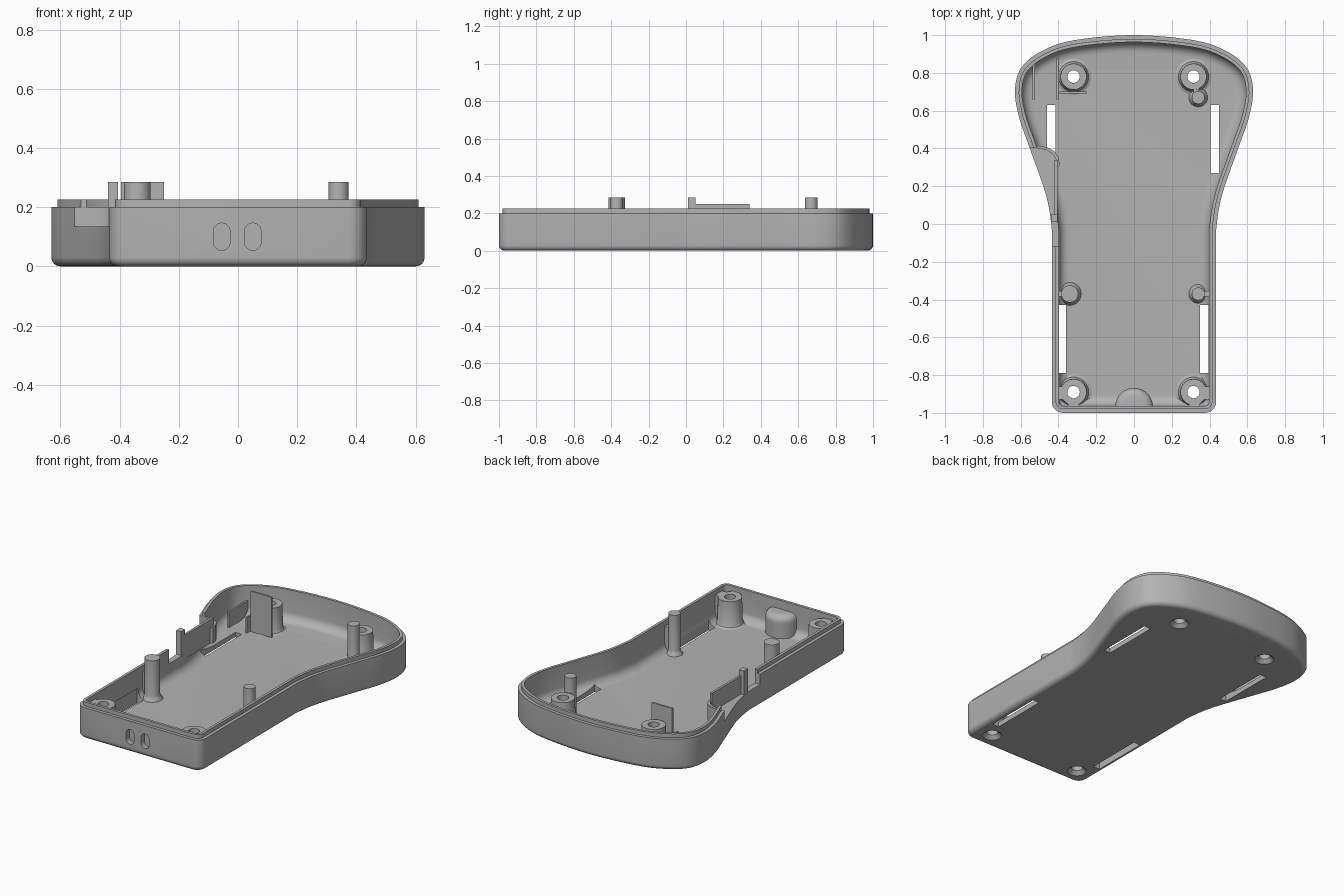
import bpy, bmesh, math
from mathutils import Vector

old = bpy.data.objects.get("Cube")
if old:
    bpy.data.objects.remove(old, do_unlink=True)

grey = bpy.data.materials.new("matte_grey")
grey.use_nodes = True
colour = (0.45, 0.45, 0.45, 1)
grey.diffuse_color = colour
grey.node_tree.nodes["Principled BSDF"].inputs["Base Color"].default_value = colour


def finish(name, bm):
    bmesh.ops.recalc_face_normals(bm, faces=bm.faces)
    mesh = bpy.data.meshes.new(name)
    bm.to_mesh(mesh)
    bm.free()
    mesh.materials.append(grey)
    obj = bpy.data.objects.new(name, mesh)
    bpy.context.collection.objects.link(obj)
    return obj


def loft(name, rings, closed=False):
    """Skin a stack of rings; cap both ends, or join the last to the first."""
    bm = bmesh.new()
    loops = [[bm.verts.new(p) for p in ring] for ring in rings]
    n = len(loops[0])
    pairs = list(zip(loops, loops[1:]))
    if closed:
        pairs.append((loops[-1], loops[0]))
    else:
        bm.faces.new(loops[0])
        bm.faces.new(loops[-1])
    for a, b in pairs:
        for i in range(n):
            j = (i + 1) % n
            bm.faces.new((a[i], a[j], b[j], b[i]))
    return finish(name, bm)


def prism(name, points, z0, z1):
    return loft(name, [[(x, y, z) for x, y in points] for z in (z0, z1)])


def box(name, x0, x1, y0, y1, z0, z1):
    return prism(name, [(x0, y0), (x1, y0), (x1, y1), (x0, y1)], z0, z1)


def lathe(name, x, y, profile, closed=False, sides=32):
    turn = [math.tau * i / sides for i in range(sides)]
    return loft(name, [[(x + r * math.cos(a), y + r * math.sin(a), z) for a in turn]
                       for r, z in profile], closed)


# Plan outline: straight grip flaring into a broad rounded head
SIDE = [Vector(p) for p in ((.435, -.3), (.435, -.1), (.438, .0), (.468, .16), (.555, .41),
                            (.61, .57), (.63, .71), (.595, .83), (.48, .92), (.31, .974),
                            (0, 1), (-.31, .974))]


def spline(points, steps=7):
    path = []
    for a, b, c, d in zip(points, points[1:], points[2:], points[3:]):
        for k in range(steps):
            t = k / steps
            path.append(0.5 * (2 * b + (c - a) * t + (2 * a - 5 * b + 4 * c - d) * t * t
                               + (3 * b - a - 3 * c + d) * t ** 3))
    return path + [points[-2]]


CURVE = spline(SIDE)


def outline(inset, z):
    r = max(.06 - inset, .015)
    half = []
    for k in range(9):
        a = math.pi / 2 * (k / 8 - 1)
        half.append((.435 - inset - r + r * math.cos(a), -1 + inset + r + r * math.sin(a)))
    for i, p in enumerate(CURVE):
        before = CURVE[i - 1] if i else SIDE[0]
        after = CURVE[i + 1] if i + 1 < len(CURVE) else Vector((-CURVE[i - 1].x, CURVE[i - 1].y))
        t = (after - before).normalized()
        half.append((p.x - t.y * inset, p.y + t.x * inset))
    full = half + [(-x, y) for x, y in reversed(half[:-1])]
    return [(x, y, z) for x, y in full]


# Shell section: rounded base, outer wall, stepped lip, inner wall, cove, floor
FLOOR = .03
quarter = [math.pi / 2 * k / 6 for k in range(7)]
section = [(.03 * (1 - math.sin(a)), .03 * (1 - math.cos(a))) for a in quarter]
section += [(0, .2), (.02, .2), (.02, .225), (.037, .225)]
section += [(.037 + .055 * (1 - math.cos(a)), FLOOR + .055 * (1 - math.sin(a))) for a in quarter]
shell = loft("tray_shell", [outline(d, z) for d, z in section])

# Cutters
cutters = []
for i, (x, y) in enumerate(((-.405, -.79), (.35, -.79), (-.46, .27), (.405, .27))):
    cutters.append(box("slot_cutter", x, x + .045, y, y + .36, -.1, .1))

POSTS = [(sx, y) for sx in (-.32, .315) for y in (-.89, .78)]
for x, y in POSTS:
    cutters.append(lathe("screw_cutter", x, y, [(.06, -.005), (.033, .022), (.033, .1)]))

for x in (-.055, .05):
    ring = []
    for k in range(24):
        a = math.tau * (k + .5) / 24
        ring.append((x + .028 * math.cos(a), .1 + .028 * math.sin(a) + math.copysign(.018, math.sin(a))))
    cutters.append(loft("port_cutter", [[(u, y, v) for u, v in ring] for y in (-1.1, -.93)]))

ARC = [(-.405, .3), (-.412, .34), (-.43, .37), (-.46, .39), (-.5, .4), (-.56, .405)]
cutters.append(prism("recess_cutter", [(-.75, -.12), (-.385, -.12), (-.385, .3)] + ARC[1:] + [(-.75, .405)],
                     .135, .4))

bpy.context.view_layer.objects.active = shell
for cutter in cutters:
    mod = shell.modifiers.new("cut", "BOOLEAN")
    mod.operation = "DIFFERENCE"
    mod.solver = "EXACT"
    mod.object = cutter
    bpy.ops.object.modifier_apply(modifier=mod.name)
    bpy.data.objects.remove(cutter, do_unlink=True)

parts = [shell]

# Hollow screw posts with flared feet
for x, y in POSTS:
    parts.append(lathe("screw_post", x, y, [(.033, .022), (.095, .022), (.095, FLOOR), (.08, .037), (.073, .05),
                                            (.069, .195), (.033, .195)], closed=True))
for s in (-1, 1):
    x0, x1 = sorted((s * .37, s * .41))
    parts.append(box("post_side_web", x0, x1, -.93, -.86, .02, .195))
    x0, x1 = sorted((s * .29, s * .35))
    parts.append(box("post_front_web", x0, x1, -.97, -.94, .02, .195))
    x0, x1 = sorted((s * .36, s * .405))
    parts.append(box("peg_web", x0, x1, -.385, -.355, .02, .19))

# Tall locating pegs
for x, y, r in ((-.34, -.37, .045), (.34, -.37, .034), (.34, .67, .034)):
    parts.append(lathe("locating_peg", x, y, [(r + .018, .022), (r + .016, FLOOR), (r + .004, .045),
                                              (r, .06), (r, .285)]))
parts.append(box("peg_post_web", .315, .345, .69, .73, .02, .19))

# Rounded housing behind the front ports
dome = [(.1, .025), (.1, .12)] + [(.06 + .04 * math.cos(a), .13 + .04 * math.sin(a)) for a in quarter]
half_turn = [math.pi * k / 20 for k in range(21)]
parts.append(loft("port_housing", [[(r * math.cos(a), -.968 + r * math.sin(a), z) for a in half_turn]
                                   for r, z in dome]))

# Side recess: ledge, curved end wall, upright blade and tab
ledge = [(-.432, -.0), (-.405, -.0)] + ARC[:-1] + [(-.54, .405), (-.49, .27), (-.45, .14)]
parts.append(prism("recess_ledge", ledge, .1, .134))
inner = [(x + .012, y + .012) for x, y in ARC]
parts.append(prism("recess_end_wall", ARC[:-1] + [(-.54, .403), (-.54, .415)] + inner[-2::-1], .1, .2))
parts.append(box("recess_blade", -.42, -.405, .03, .34, .1, .25))
parts.append(box("recess_tab", -.44, -.405, .01, .05, .12, .285))

# Thin upright plates beside the rear post
parts.append(box("outer_rib", -.537, -.525, .66, .88, .02, .13))
parts.append(box("inner_rib", -.41, -.398, .66, .88, .02, .13))
parts.append(box("tall_plate", -.395, -.25, .69, .702, .02, .285))

# Soft shading with crisp edges
bpy.ops.object.select_all(action="DESELECT")
for part in parts:
    part.select_set(True)
bpy.context.view_layer.objects.active = shell
bpy.ops.object.shade_smooth_by_angle(angle=math.radians(32))
